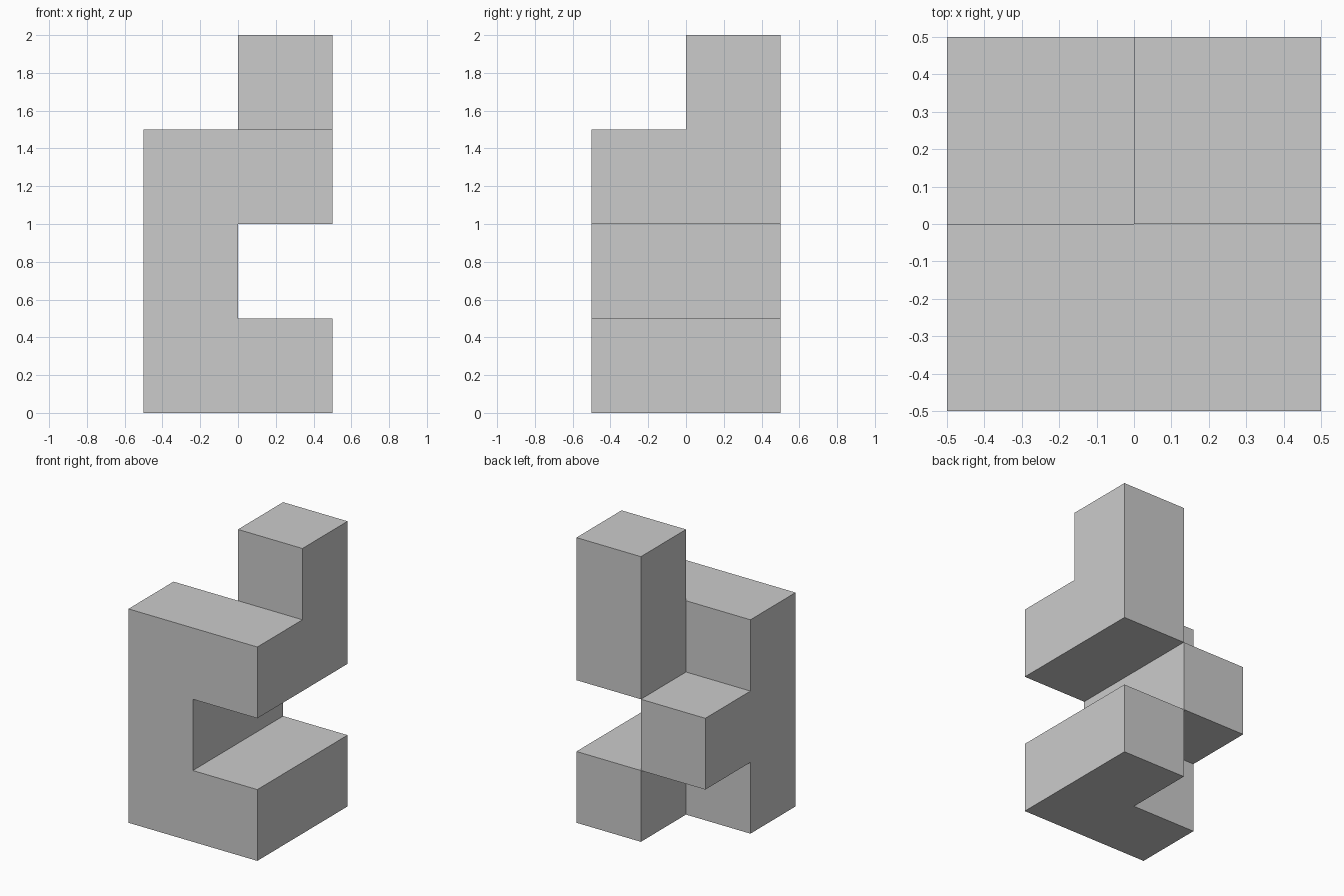
import bpy
import bmesh
from mathutils import Vector

default = bpy.data.objects.get("Cube")
if default:
    bpy.data.objects.remove(default, do_unlink=True)

UNIT = 0.5
LEFT, RIGHT, FRONT, BACK = 0, -1, -1, 0   # cell columns: left is +x

# Occupied cells, listed level by level from the ground
levels = [
    [(RIGHT, FRONT), (LEFT, FRONT), (LEFT, BACK)],   # hooked base
    [(RIGHT, FRONT), (RIGHT, BACK)],                 # post and rear stub
    [(RIGHT, FRONT), (LEFT, FRONT), (LEFT, BACK)],   # hooked upper arm
    [(LEFT, BACK)],                                  # top tower
]
cells = {(x, y, z) for z, level in enumerate(levels) for x, y in level}

grey = bpy.data.materials.new("light grey")
grey.use_nodes = True
colour = (0.6, 0.6, 0.6, 1)
grey.diffuse_color = colour
grey.node_tree.nodes["Principled BSDF"].inputs["Base Color"].default_value = colour

# Outer skin: one square wherever a cell side meets open space
bm = bmesh.new()
for cell in sorted(cells):
    centre = (Vector(cell) + Vector((0.5, 0.5, 0.5))) * UNIT
    for axis in range(3):
        for sign in (-1, 1):
            normal = Vector((0, 0, 0))
            normal[axis] = sign
            neighbour = tuple(int(a + b) for a, b in zip(cell, normal))
            if neighbour in cells:
                continue
            u = Vector((0, 0, 0))
            u[(axis + 1) % 3] = 1
            v = normal.cross(u)
            corners = [centre + (normal + u * a + v * b) * UNIT / 2
                       for a, b in ((-1, -1), (1, -1), (1, 1), (-1, 1))]
            bm.faces.new([bm.verts.new(c) for c in corners])

# Weld the skin and merge squares lying in the same plane
bmesh.ops.remove_doubles(bm, verts=bm.verts[:], dist=0.001)
bmesh.ops.dissolve_limit(bm, angle_limit=0.01, verts=bm.verts[:], edges=bm.edges[:])

mesh = bpy.data.meshes.new("block_puzzle_piece")
bm.to_mesh(mesh)
bm.free()
mesh.materials.append(grey)
piece = bpy.data.objects.new("block_puzzle_piece", mesh)
bpy.context.collection.objects.link(piece)
